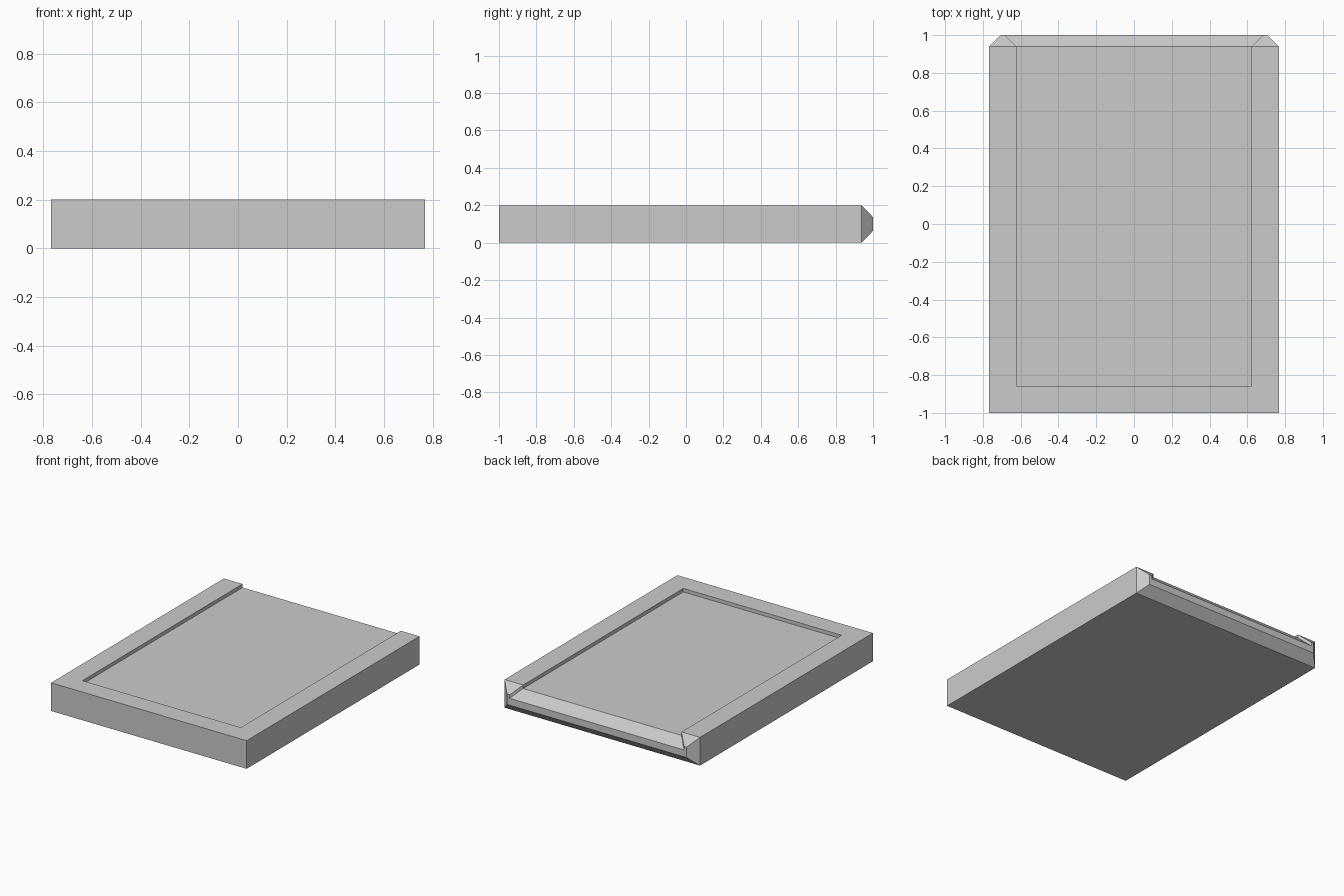
import bpy
import bmesh

cube = bpy.data.objects.get("Cube")
if cube:
    bpy.data.objects.remove(cube, do_unlink=True)

# Main dimensions
HALF_W, HEIGHT = 0.768, 0.2
RECESS_W, FLOOR = 0.622, 0.175
FRONT, RECESS_FRONT, BACK, TIP = -1.0, -0.857, 0.939, 1.0
BEVEL = 0.063

grey = bpy.data.materials.new("plain grey")
grey.use_nodes = True
colour = (0.6, 0.6, 0.6, 1)
grey.diffuse_color = colour
grey.node_tree.nodes["Principled BSDF"].inputs["Base Color"].default_value = colour

bm = bmesh.new()


def section(y, inset):
    """U-shaped cross-section, drawn in by the given inset."""
    w, i = HALF_W - inset, RECESS_W + inset
    top, floor = HEIGHT - inset, FLOOR - inset
    half = [(w, inset), (w, top), (i, top), (i, floor)]
    outline = half + [(-x, z) for x, z in reversed(half)]
    return [bm.verts.new((x, y, z)) for x, z in outline]


def corners(y, w, low, high):
    """Four corners, in the order right low, right high, left high, left low."""
    return [bm.verts.new((x, y, z))
            for x, z in ((w, low), (w, high), (-w, high), (-w, low))]


front = corners(FRONT, HALF_W, 0, HEIGHT)
step = corners(RECESS_FRONT, RECESS_W, FLOOR, HEIGHT)
back = section(BACK, 0)
tip = section(TIP, BEVEL)

r_low, r_top, r_rim, r_floor, l_floor, l_rim, l_top, l_low = back
fr_low, fr_top, fl_top, fl_low = front
sr_floor, sr_rim, sl_rim, sl_floor = step

faces = [
    front, tip,
    # Underside and outer sides
    (fr_low, fl_low, l_low, r_low),
    (fr_low, r_low, r_top, fr_top),
    (fl_low, fl_top, l_top, l_low),
    # Three-sided raised rim, in mitred strips
    (fr_top, r_top, r_rim, sr_rim),
    (fl_top, sl_rim, l_rim, l_top),
    (fl_top, fr_top, sr_rim, sl_rim),
    # Recess walls and floor
    (sr_rim, r_rim, r_floor, sr_floor),
    (sl_rim, sl_floor, l_floor, l_rim),
    step,
    (sr_floor, r_floor, l_floor, sl_floor),
]
# Bevelled back edge
for k in range(len(back)):
    n = (k + 1) % len(back)
    faces.append((back[k], back[n], tip[n], tip[k]))
for f in faces:
    bm.faces.new(f)
bmesh.ops.recalc_face_normals(bm, faces=bm.faces)

# Merge the flat rim strips into one face
seams = [bm.edges.get(pair) for pair in ((fr_top, sr_rim), (fl_top, sl_rim))]
bmesh.ops.dissolve_edges(bm, edges=seams, use_verts=False)

mesh = bpy.data.meshes.new("recessed_tray")
bm.to_mesh(mesh)
bm.free()
mesh.materials.append(grey)
tray = bpy.data.objects.new("recessed_tray", mesh)
bpy.context.scene.collection.objects.link(tray)
